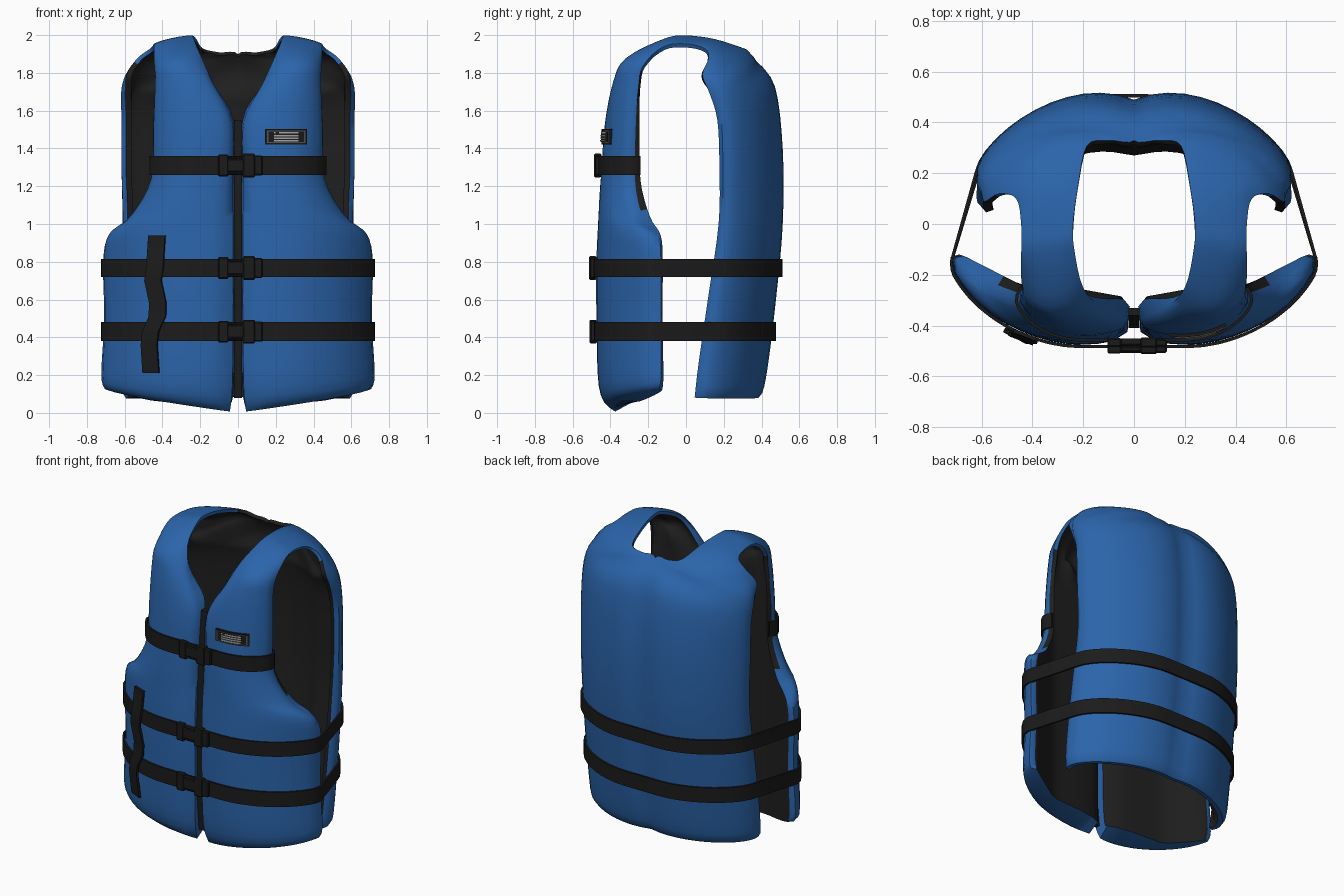
import bpy, bmesh, math
from mathutils import Vector, kdtree
from mathutils.bvhtree import BVHTree
from mathutils.geometry import convex_hull_2d

if "Cube" in bpy.data.objects:
    bpy.data.objects.remove(bpy.data.objects["Cube"])


def material(name, col):
    m = bpy.data.materials.new(name)
    m.diffuse_color = (*col, 1)
    m.use_nodes = True
    m.node_tree.nodes["Principled BSDF"].inputs["Base Color"].default_value = m.diffuse_color
    return m


BLUE = material("blue_fabric", (0.024, 0.128, 0.405))
LINING = material("black_lining", (0.014, 0.014, 0.014))
WEB = material("black_webbing", (0.011, 0.011, 0.011))
GREY = material("label_grey", (0.09, 0.09, 0.09))
LIGHT = material("label_light", (0.4, 0.4, 0.4))
UP = Vector((0, 0, 1))


def finish(bm, name, mats, angle=35):
    me = bpy.data.meshes.new(name)
    bm.to_mesh(me)
    bm.free()
    ob = bpy.data.objects.new(name, me)
    bpy.context.collection.objects.link(ob)
    for m in mats:
        me.materials.append(m)
    bpy.context.view_layer.objects.active = ob
    ob.select_set(True)
    bpy.ops.object.shade_smooth_by_angle(angle=math.radians(angle))
    ob.select_set(False)
    return ob


# Half-vest cross-sections: inner edge, two bezier handles, outer edge
FRONT = [
    (.04, -.39, .00, .3, -.46, .03, .62, -.36, .08, .72, -.15, .12),
    (.025, -.43, .14, .3, -.53, .14, .64, -.39, .18, .74, -.14, .20),
    (.02, -.44, .50, .3, -.55, .50, .64, -.38, .50, .725, -.14, .50),
    (.02, -.44, .80, .3, -.55, .80, .64, -.38, .80, .73, -.14, .80),
    (.02, -.43, 1.0, .3, -.54, 1.0, .64, -.38, .98, .70, -.155, .94),
    (.02, -.42, 1.15, .25, -.52, 1.13, .52, -.42, 1.08, .58, -.23, 1.04),
    (.02, -.41, 1.3, .20, -.49, 1.3, .42, -.44, 1.28, .475, -.275, 1.23),
    (.025, -.39, 1.55, .18, -.47, 1.53, .40, -.43, 1.5, .465, -.275, 1.5),
    (.12, -.34, 1.75, .22, -.42, 1.75, .40, -.40, 1.75, .455, -.26, 1.72),
    (.20, -.25, 1.90, .28, -.35, 1.88, .40, -.35, 1.86, .45, -.23, 1.84),
    (.235, -.1, 1.985, .30, -.12, 1.985, .40, -.13, 1.965, .445, -.12, 1.94),
]
BACK = [
    (.24, .00, 2.00, .30, .00, 1.995, .40, .00, 1.975, .445, .00, 1.955),
    (.22, .15, 1.98, .30, .16, 1.98, .42, .14, 1.96, .465, .10, 1.93),
    (.185, .31, 1.93, .30, .30, 1.925, .48, .24, 1.90, .535, .12, 1.88),
    (.10, .33, 1.91, .28, .40, 1.87, .54, .29, 1.85, .60, .09, 1.80),
    (.00, .33, 1.90, .27, .48, 1.80, .66, .27, 1.78, .615, .12, 1.70),
    (.00, .44, 1.75, .28, .57, 1.70, .69, .27, 1.62, .61, .16, 1.55),
    (.00, .485, 1.40, .30, .61, 1.40, .69, .27, 1.35, .61, .17, 1.30),
    (.00, .485, 1.00, .30, .61, 1.00, .69, .27, 1.00, .60, .165, 1.00),
    (.00, .455, .60, .30, .56, .60, .69, .25, .60, .61, .11, .60),
    (.00, .42, .25, .30, .50, .25, .69, .22, .25, .61, .06, .25),
    (.00, .39, .08, .30, .46, .07, .69, .20, .07, .60, .04, .08),
]
# Plan outline of the flat front lining (x, y)
FLAT = [(0, -.345), (.05, -.285), (.19, -.26), (.435, -.245), (.66, -.13), (.8, -.08)]


def lining_y(x):
    for (x0, y0), (x1, y1) in zip(FLAT, FLAT[1:]):
        if x <= x1:
            return y0 + (y1 - y0) * (x - x0) / (x1 - x0)
    return FLAT[-1][1]


def catmull(p, q, r, s, t):
    return [.5 * (2*b + (c-a)*t + (2*a-5*b+4*c-d)*t*t + (3*b-a-3*c+d)*t**3)
            for a, b, c, d in zip(p, q, r, s)]


def build_vest():
    rows, K, N = FRONT + BACK, 4, 14
    fine = []
    for i in range(len(rows) - 1):
        four = [rows[max(0, min(len(rows) - 1, i + k))] for k in (-1, 0, 1, 2)]
        fine += [catmull(*four, k / K) for k in range(K)]
    fine.append(rows[-1])
    bm = bmesh.new()
    for sx in (1, -1):
        grid = []
        for r in fine:
            a, c, d, b = (Vector(r[k:k + 3]) for k in (0, 3, 6, 9))
            line = []
            for j in range(N + 1):
                t = j / N
                p = a*(1-t)**3 + c*3*t*(1-t)**2 + d*3*t*t*(1-t) + b*t**3
                line.append(bm.verts.new((max(p.x, 0) * sx, p.y, p.z)))
            grid.append(line)
        for u, w in zip(grid, grid[1:]):
            for j in range(N):
                f = [u[j], u[j+1], w[j+1], w[j]]
                bm.faces.new(f if sx > 0 else f[::-1])
    bmesh.ops.remove_doubles(bm, verts=bm.verts, dist=1e-4)
    bm.normal_update()
    # padding: thin at the seams, thick in the middle, with a lining inside
    verts, faces = list(bm.verts), list(bm.faces)
    edge = [v for v in verts if v.is_boundary]
    kd = kdtree.KDTree(len(edge))
    for i, v in enumerate(edge):
        kd.insert(v.co, i)
    kd.balance()
    rims = [(l.vert, l.link_loop_next.vert) for f in faces for l in f.loops
            if l.edge.is_boundary]
    inner, moved = {}, []
    for v in verts:
        d = kd.find(v.co)[2]
        s = min(1, d / .22)
        s = s * s * (3 - 2 * s)
        n, co = v.normal.copy(), v.co
        thin = 1 - .55 * max(0, min(1, (co.z - 1.75) / .15))
        lin = co - n * (.05 + .11 * s) * thin
        if co.y < 0:      # front panels: flat lining that fades out at the shoulder
            x = .015 + max(0, abs(co.x) - .015) * .93
            flat = Vector((math.copysign(x, co.x), max(lining_y(x), co.y + .012),
                           max(co.z, .06)))
            lin = flat.lerp(lin, max(0, min(1, (co.z - 1.6) / .25)))
        inner[v] = bm.verts.new(lin)
        soft = .018 * max(0, 1 - d / .05) ** 2 * (thin - .4) / .6
        moved.append((v, co - n * soft))
    for v, co in moved:
        v.co = co
    for f in faces:
        bm.faces.new([inner[v] for v in reversed(f.verts)]).material_index = 1
    for a, b in rims:
        f = bm.faces.new((b, a, inner[a], inner[b]))
        m = (a.co + b.co) / 2
        x, steep = abs(m.x), abs(a.co.z - b.co.z) > .02
        # armhole and neck seams are bound in the lining fabric
        back_arm = m.y > 0 and x > .5 and m.z < 1.88 and steep
        front_arm = m.y < 0 and x > .43 and 1.06 < m.z < 1.8
        neck = m.y > .28 and x < .2 and m.z > 1.8
        f.material_index = int(back_arm or front_arm or neck)
    bm.normal_update()
    tree = BVHTree.FromBMesh(bm)
    finish(bm, "padded_vest", [BLUE, LINING], 50)
    return tree


def ribbon(name, pts, outs, sides, width, thick, mat, closed=False):
    bm = bmesh.new()
    rings = []
    for p, o, s in zip(pts, outs, sides):
        h = s * width / 2
        rings.append([bm.verts.new(q) for q in
                      (p - h, p + h, p + h + o * thick, p - h + o * thick)])
    pairs = list(zip(rings, rings[1:])) + ([(rings[-1], rings[0])] if closed else [])
    for u, w in pairs:
        for k in range(4):
            m = (k + 1) % 4
            bm.faces.new((u[k], u[m], w[m], w[k]))
    if not closed:
        bm.faces.new(rings[0])
        bm.faces.new(rings[-1][::-1])
    bmesh.ops.recalc_face_normals(bm, faces=bm.faces)
    return finish(bm, name, [mat])


def box(bm, x0, x1, y, z, depth, height):
    r = bmesh.ops.create_cube(bm, size=1)
    for v in r["verts"]:
        v.co = Vector(((x0 + x1) / 2 + v.co.x * (x1 - x0),
                       y + v.co.y * depth, z + v.co.z * height))


def buckle(name, y, z):
    bm = bmesh.new()
    # male end, centre tongue, two prongs, socket, strap adjuster
    box(bm, -.105, -.05, y, z, .035, .115)
    box(bm, -.06, .05, y, z, .03, .07)
    for s in (1, -1):
        box(bm, -.06, .04, y, z + s * .04, .022, .016)
    box(bm, .025, .09, y, z, .04, .125)
    box(bm, .08, .13, y, z, .03, .105)
    bmesh.ops.bevel(bm, geom=list(bm.edges), offset=.006, segments=1, affect='EDGES')
    finish(bm, name, [WEB])


def belt(name, tree, z, height, front_only=False):
    # taut loop of webbing stretched around the padding
    hits = []
    for k in range(180):
        a = 2 * math.pi * k / 180
        d = Vector((math.cos(a), math.sin(a), 0))
        for dz in (-.4, 0, .4):
            p = tree.ray_cast(d * 2 + UP * (z + dz * height), -d, 1.95)[0]
            if p and (p.y < -.24 or not front_only):
                hits.append(p.xy)
    hull = [hits[i] for i in convex_hull_2d(hits)]
    hull.sort(key=lambda p: math.atan2(p.y, p.x))
    n, outs = len(hull), []
    for i in range(n):
        a, b = ((hull[max(i-1, 0)], hull[min(i+1, n-1)]) if front_only
                else (hull[i-1], hull[(i+1) % n]))
        t = (b - a).normalized()
        outs.append(Vector((t.y, -t.x, 0)))
    pts = [Vector((p.x, p.y, z)) + o * .002 for p, o in zip(hull, outs)]
    ribbon(name + "_strap", pts, outs, [UP] * n, height, .012, WEB, not front_only)
    buckle(name + "_buckle", min(p.y for p in pts) - .016, z)


def on_front(tree, x, z):
    p, n = tree.ray_cast(Vector((x, -2, z)), Vector((0, 1, 0)))[:2]
    return p, Vector((n.x, n.y, 0)).normalized()


vest = build_vest()
belt("chest", vest, 1.31, .10, True)
belt("waist", vest, .767, .095)
belt("lower", vest, .43, .10)

# front zip between the two panels
zip_path = [(-.375, .08), (-.395, .3), (-.40, .8), (-.385, 1.15), (-.37, 1.35), (-.35, 1.55)]
ribbon("front_zip", [Vector((0, y + .02, z)) for y, z in zip_path],
       [Vector((0, -1, 0))] * 6, [Vector((1, 0, 0))] * 6, .044, .03, WEB)

# hanging webbing that passes over the lower two belts
tail = [(-.425, .94, .004), (-.43, .83, .01), (-.43, .765, .022), (-.44, .70, .02),
        (-.418, .58, .01), (-.42, .51, .012), (-.45, .43, .022), (-.458, .36, .02),
        (-.455, .21, .006)]
spots = [on_front(vest, x, z) for x, z, lift in tail]
ribbon("vertical_webbing", [p + n * t[2] for (p, n), t in zip(spots, tail)],
       [n for p, n in spots], [n.cross(UP) for p, n in spots], .095, .014, WEB)


# chest label: backing, panel and plain light bars
def label(name, x0, x1, z, height, lift, thick, mat):
    ends = [on_front(vest, x0 + (x1 - x0) * k / 4, z) for k in range(5)]
    ribbon(name, [p + n * lift for p, n in ends], [n for p, n in ends],
           [UP] * 5, height, thick, mat)


label("label_backing", .145, .36, 1.462, .08, -.004, .014, WEB)
label("label_panel", .155, .35, 1.462, .064, .008, .004, GREY)
label("label_core", .162, .343, 1.462, .056, .010, .004, WEB)
for k in range(4):
    label("label_bar", .19, .315, 1.482 - k * .0135, .008, .012, .004, LIGHT)
